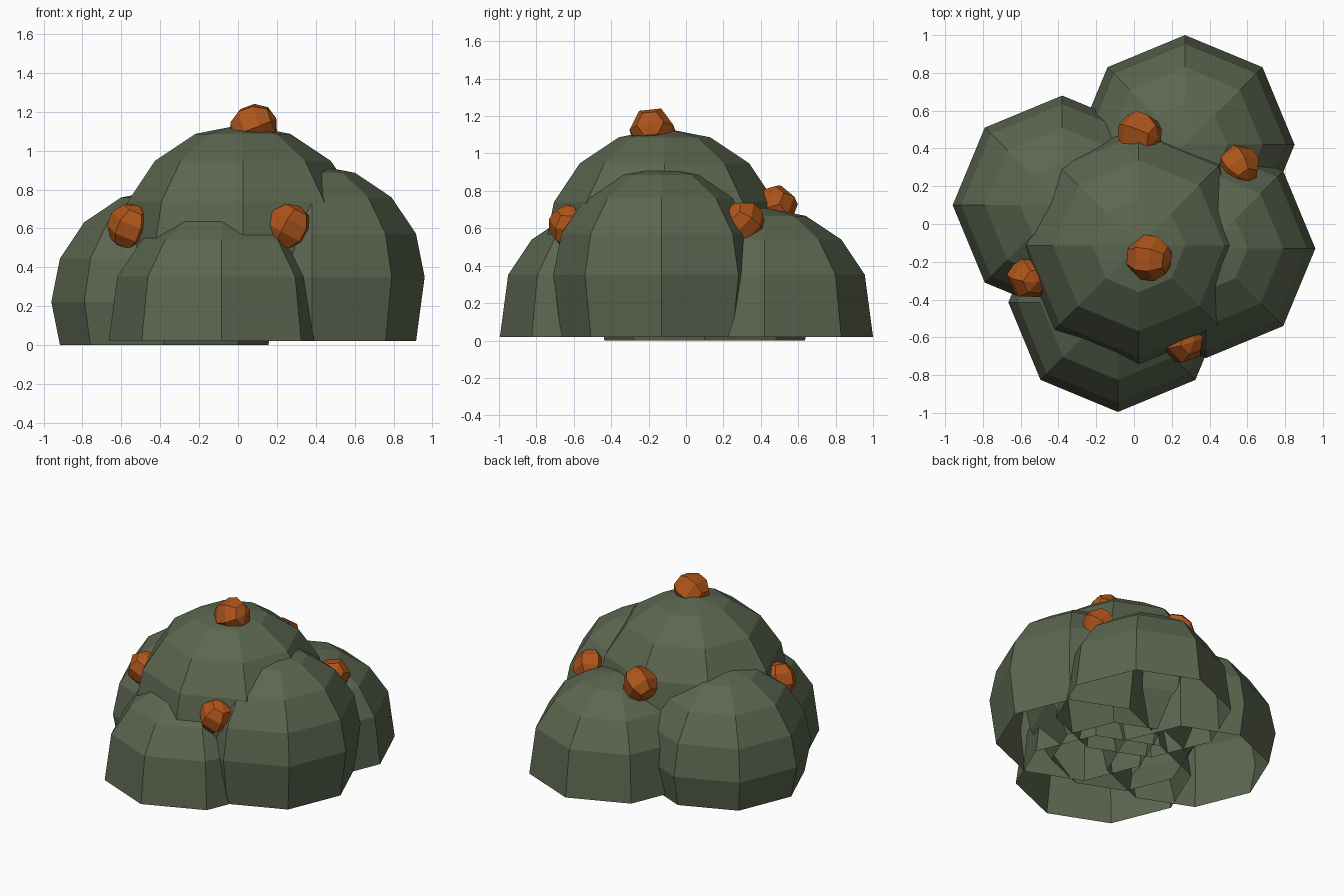
import bpy, bmesh
from mathutils import Matrix, Euler

if "Cube" in bpy.data.objects:
    bpy.data.objects.remove(bpy.data.objects["Cube"])


def material(name, rgb):
    m = bpy.data.materials.new(name)
    m.diffuse_color = (*rgb, 1)
    m.use_nodes = True
    m.node_tree.nodes["Principled BSDF"].inputs["Base Color"].default_value = m.diffuse_color
    return m


def finish(bm, name, mat):
    me = bpy.data.meshes.new(name)
    bm.to_mesh(me)
    bm.free()
    me.materials.append(mat)
    ob = bpy.data.objects.new(name, me)
    bpy.context.collection.objects.link(ob)


green = material("leaf_green", (0.107, 0.133, 0.08))
orange = material("berry_orange", (0.42, 0.09, 0.01))


# Leafy dome: 8-sided sphere, open below ground, lowest ring drawn down to the rim
def dome(name, x, y, z, r, rim):
    bm = bmesh.new()
    bmesh.ops.create_uvsphere(bm, u_segments=8, v_segments=8, radius=r,
                              matrix=Matrix.Translation((x, y, z)))
    low = [v for v in bm.verts if v.co.z < -0.02]
    bmesh.ops.delete(bm, geom=low, context='VERTS')
    for v in bm.verts:
        if v.co.z < 0.16:
            v.co.z = rim
    finish(bm, name, green)


dome("main_dome", 0.025, -0.115, 0.495, 0.64, 0.02)
dome("right_dome", 0.38, -0.13, 0.35, 0.58, 0.02)
dome("left_dome", -0.38, 0.10, 0.223, 0.58, 0.0)
dome("back_dome", 0.27, 0.42, 0.13, 0.58, 0.02)
dome("front_dome", -0.085, -0.415, 0.13, 0.58, 0.02)


# Berries: small tilted low-poly spheres half sunk in the leaves
def berry(name, loc, r, rot):
    bm = bmesh.new()
    mat = Matrix.Translation(loc) @ Euler(rot).to_matrix().to_4x4()
    bmesh.ops.create_uvsphere(bm, u_segments=6, v_segments=5, radius=r, matrix=mat)
    finish(bm, name, orange)


berry("top_berry", (0.08, -0.18, 1.125), 0.125, (0.3, 1.2, 0.2))
berry("left_berry", (-0.555, -0.28, 0.61), 0.12, (0.4, 0.2, 0.5))
berry("front_berry", (0.26, -0.62, 0.61), 0.12, (0.4, 0.3, 0.9))
berry("right_berry", (0.555, 0.31, 0.635), 0.115, (0.9, 0.4, 0.3))
berry("back_berry", (0.03, 0.48, 0.715), 0.12, (0.5, 0.9, 0.3))
